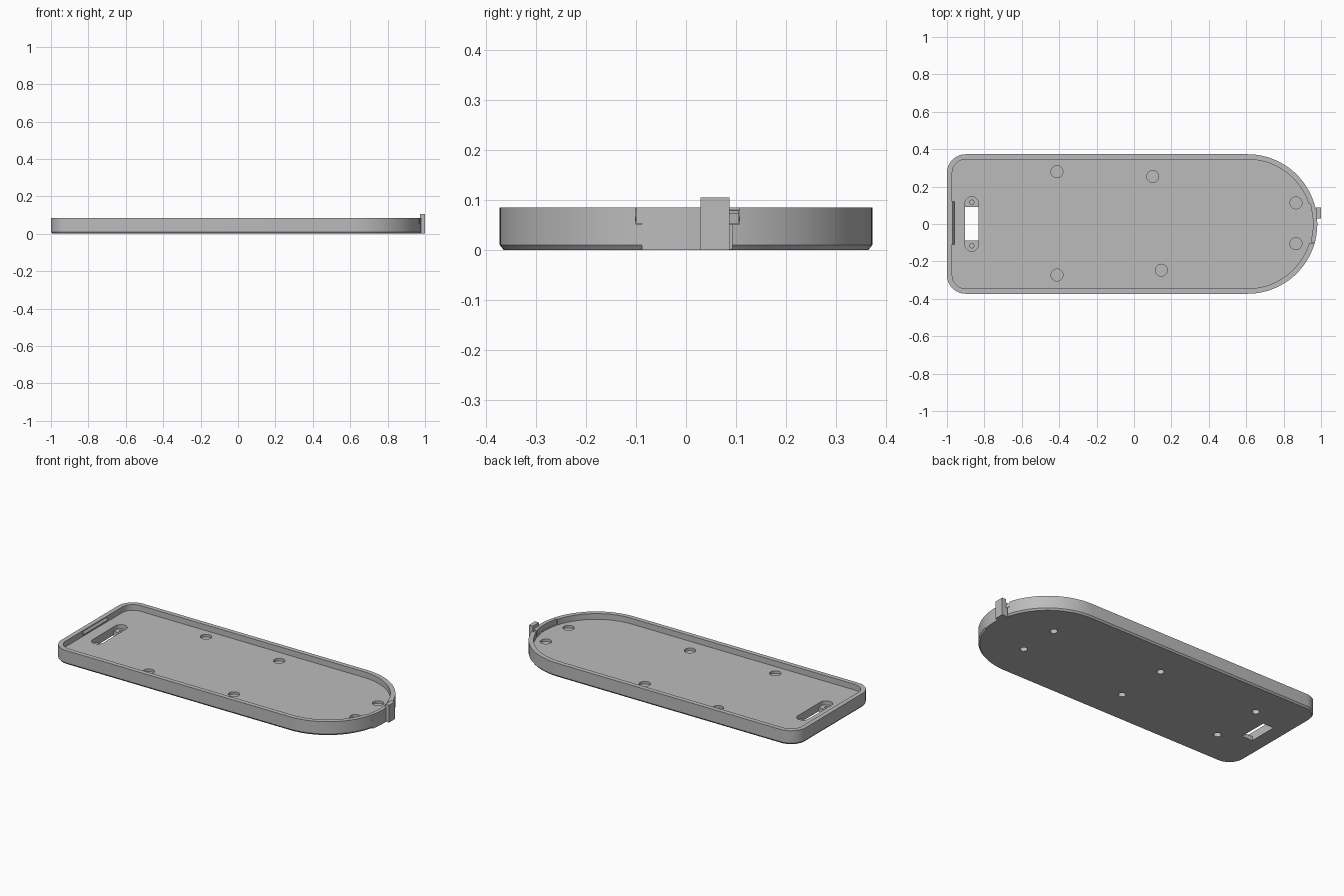
import bpy, bmesh, math

if "Cube" in bpy.data.objects:
    bpy.data.objects.remove(bpy.data.objects["Cube"])

grey = bpy.data.materials.new("plain_grey")
grey.diffuse_color = (0.5, 0.5, 0.5, 1)
grey.use_nodes = True
grey.node_tree.nodes["Principled BSDF"].inputs["Base Color"].default_value = grey.diffuse_color

HALF_W, ROUND_X, CORNER = 0.373, 0.607, 0.1
RIM_Z, FLOOR_Z, WALL = 0.085, 0.05, 0.028


def arc(cx, cy, r, a0, a1, n):
    return [(cx + r * math.cos(math.radians(a0 + (a1 - a0) * i / n)),
             cy + r * math.sin(math.radians(a0 + (a1 - a0) * i / n))) for i in range(n + 1)]


def tray_outline(inset):
    r, c = HALF_W - inset, CORNER - inset
    x, y = -1 + CORNER, HALF_W - CORNER
    return (arc(ROUND_X, 0, r, -90, 90, 64) + arc(x, y, c, 90, 180, 12)
            + arc(x, -y, c, 180, 270, 12))


def loft(name, rings):
    """Closed solid through rings of (outline, z)."""
    bm = bmesh.new()
    loops = [[bm.verts.new((x, y, z)) for x, y in pts] for pts, z in rings]
    for a, b in zip(loops, loops[1:]):
        for i in range(len(a)):
            j = (i + 1) % len(a)
            bm.faces.new((a[i], a[j], b[j], b[i]))
    bm.faces.new(loops[0][::-1])
    bm.faces.new(loops[-1])
    bmesh.ops.recalc_face_normals(bm, faces=bm.faces)
    me = bpy.data.meshes.new(name)
    bm.to_mesh(me)
    bm.free()
    me.materials.append(grey)
    ob = bpy.data.objects.new(name, me)
    bpy.context.collection.objects.link(ob)
    return ob


def prism(name, pts, z0, z1):
    return loft(name, [(pts, z0), (pts, z1)])


def rect(x0, x1, y0, y1):
    return [(x0, y0), (x1, y0), (x1, y1), (x0, y1)]


def disc(x, y, r):
    return arc(x, y, r, 0, 360, 32)[:-1]


def band(r0, r1, y0, y1):
    """Curved strip following the rounded end."""
    a = [[math.degrees(math.asin(y / r)) for y in (y0, y1)] for r in (r0, r1)]
    return arc(ROUND_X, 0, r1, a[1][0], a[1][1], 10) + arc(ROUND_X, 0, r0, a[0][1], a[0][0], 10)


# Tray shell: chamfered base, wall, rim and sunken floor
tray = loft("tray", [(tray_outline(0.008), 0), (tray_outline(0), 0.01),
                     (tray_outline(0), RIM_Z), (tray_outline(WALL), RIM_Z),
                     (tray_outline(WALL), FLOOR_Z)])

cutters = []


def cut(pts, z0, z1):
    cutters.append(prism("cutter", pts, z0, z1))


# Round pockets in the floor
for x, y in ((-0.412, 0.28), (-0.412, -0.273), (0.1, 0.254), (0.146, -0.247),
             (0.866, 0.113), (0.866, -0.105)):
    cut(disc(x, y, 0.032), 0.035, 0.06)
# Small blind holes underneath
for x, y in ((0.67, 0.126), (-0.05, 0.161), (-0.72, 0.161)):
    for s in (1, -1):
        cut(disc(x, s * y, 0.021), -0.01, 0.026)
# Strap slot: round-ended recess, through opening and two screw holes
cut(arc(-0.868, 0.11, 0.036, 0, 180, 16) + arc(-0.868, -0.11, 0.036, 180, 360, 16), 0.025, 0.06)
cut(rect(-0.904, -0.832, -0.087, 0.09), -0.01, 0.03)
for s in (1, -1):
    cut(disc(-0.868, s * 0.116, 0.012), 0.01, 0.03)
# Gap in the end wall for the latch
cut(rect(0.93, 1.05, -0.101, 0.107), 0.052, 0.1)
cut(rect(0.962, 1.05, -0.088, 0.093), -0.01, 0.06)

for c in cutters:
    m = tray.modifiers.new("cut", 'BOOLEAN')
    m.object, m.operation, m.solver = c, 'DIFFERENCE', 'EXACT'
bpy.context.view_layer.objects.active = tray
tray.select_set(True)
for m in list(tray.modifiers):
    bpy.ops.object.modifier_apply(modifier=m.name)
for c in cutters:
    bpy.data.objects.remove(c)

# Latch: curved arm, side filler, small ledges and finger tab
parts = [tray,
         prism("latch_arm", band(0.35, HALF_W, -0.088, 0.086), 0, RIM_Z),
         prism("latch_side", band(0.352, HALF_W - 0.001, -0.1, -0.086), 0.053, RIM_Z),
         prism("latch_ledge_lower", band(0.352, HALF_W, 0.085, 0.106), 0.053, 0.073),
         prism("latch_ledge_upper", band(0.352, HALF_W - 0.005, 0.085, 0.106), 0.073, 0.079),
         prism("latch_tab", rect(0.972, 0.999, 0.029, 0.087), 0, 0.105)]

# Snap ridge inside the square end wall
inner = -1 + WALL
parts.append(loft("snap_ridge", [(rect(inner - 0.004, inner + 0.001, -0.11, 0.12), 0.058),
                                 (rect(inner - 0.004, inner + 0.011, -0.11, 0.12), 0.066),
                                 (rect(inner - 0.004, inner + 0.001, -0.11, 0.12), 0.08)]))

# Smooth the curved walls, keep the edges crisp
for p in parts:
    p.select_set(True)
bpy.ops.object.shade_smooth_by_angle(angle=math.radians(25))
